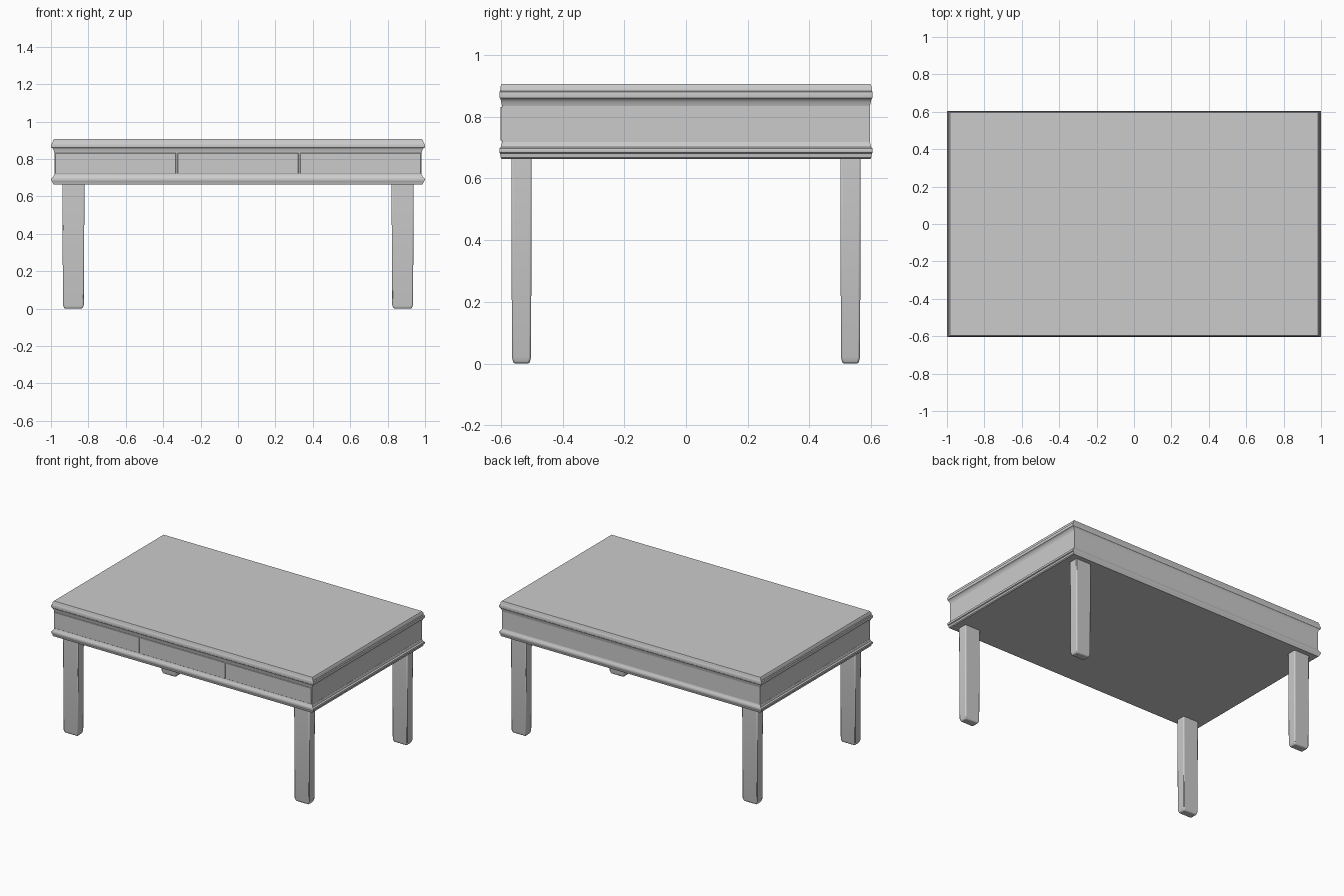
import bpy, bmesh

if "Cube" in bpy.data.objects:
    bpy.data.objects.remove(bpy.data.objects["Cube"])


def finish(name, bm, bevel=0.0):
    bmesh.ops.recalc_face_normals(bm, faces=bm.faces)
    mesh = bpy.data.meshes.new(name)
    bm.to_mesh(mesh)
    bm.free()
    obj = bpy.data.objects.new(name, mesh)
    bpy.context.collection.objects.link(obj)
    if bevel:
        mod = obj.modifiers.new("soft_edges", "BEVEL")
        mod.width = bevel
        mod.segments = 2
    bpy.ops.object.select_all(action="DESELECT")
    obj.select_set(True)
    bpy.context.view_layer.objects.active = obj
    bpy.ops.object.shade_smooth_by_angle(angle=0.6)
    return obj


def stack(name, rings, cx=0.0, cy=0.0, bevel=0.0):
    """Skin a column of rectangles given as (half x, half y, z)."""
    bm = bmesh.new()
    loops = [[bm.verts.new((cx + sx * hx, cy + sy * hy, z))
              for sx, sy in ((-1, -1), (1, -1), (1, 1), (-1, 1))]
             for hx, hy, z in rings]
    for a, b in zip(loops, loops[1:]):
        for i in range(4):
            j = (i + 1) % 4
            bm.faces.new((a[i], a[j], b[j], b[i]))
    bm.faces.new(loops[0][::-1])
    bm.faces.new(loops[-1])
    return finish(name, bm, bevel)


# Lower moulding with a rounded lip
stack("lower_moulding", [
    (0.984, 0.598, 0.663), (0.990, 0.601, 0.668), (0.992, 0.602, 0.680),
    (0.998, 0.604, 0.683), (1.0, 0.605, 0.690), (0.998, 0.604, 0.697),
    (0.988, 0.600, 0.702), (0.983, 0.596, 0.717)])

# Apron between the mouldings
stack("apron", [(0.982, 0.596, 0.715), (0.982, 0.596, 0.836)])

# Tabletop with a cove below and a rounded edge
stack("tabletop", [
    (0.982, 0.596, 0.834), (0.986, 0.599, 0.848), (0.992, 0.601, 0.857),
    (0.998, 0.604, 0.860), (1.0, 0.605, 0.870), (0.998, 0.604, 0.880),
    (0.992, 0.602, 0.883), (0.990, 0.601, 0.897), (0.984, 0.597, 0.906)])

# Three drawer fronts
for i, side in enumerate(("left", "middle", "right")):
    stack(side + "_drawer_front", [(0.323, 0.010, 0.722), (0.323, 0.010, 0.831)],
          cx=(i - 1) * 0.655, cy=-0.591, bevel=0.002)

# Four legs with tapered feet
for sy, row in ((-1, "front"), (1, "back")):
    for sx, side in ((-1, "left"), (1, "right")):
        stack(f"{row}_{side}_leg", [
            (0.048, 0.026, 0.0), (0.056, 0.031, 0.02), (0.059, 0.033, 0.67)],
            cx=sx * 0.88, cy=sy * 0.533, bevel=0.006)
